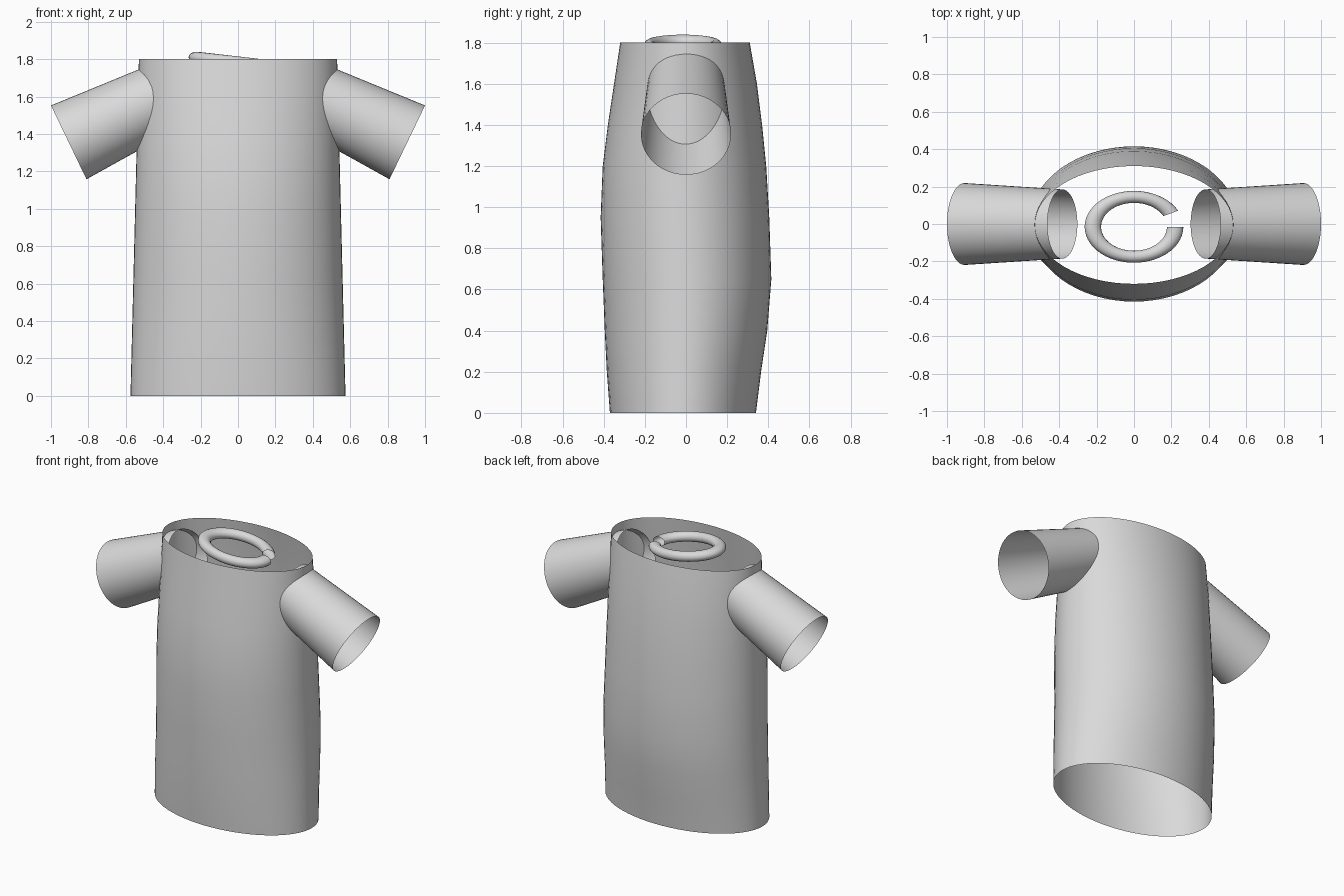
import bpy, bmesh, math
from mathutils import Vector

cube = bpy.data.objects.get("Cube")
if cube:
    bpy.data.objects.remove(cube, do_unlink=True)

COLOUR = (0.7, 0.7, 0.7, 1)
grey = bpy.data.materials.new("plain grey cloth")
grey.use_nodes = True
grey.diffuse_color = COLOUR
grey.node_tree.nodes["Principled BSDF"].inputs["Base Color"].default_value = COLOUR


def ellipse(centre, u, v, sides):
    """Ring of points around centre, spanned by half axes u and v."""
    c, u, v = Vector(centre), Vector(u), Vector(v)
    steps = [math.tau * i / sides for i in range(sides)]
    return [c + u * math.cos(a) + v * math.sin(a) for a in steps]


def loft(name, rings):
    """Open-ended smooth skin through a list of rings."""
    bm = bmesh.new()
    loops = [[bm.verts.new(p) for p in ring] for ring in rings]
    for low, high in zip(loops, loops[1:]):
        n = len(low)
        for i in range(n):
            j = (i + 1) % n
            bm.faces.new((low[i], low[j], high[j], high[i]))
    mesh = bpy.data.meshes.new(name)
    bm.to_mesh(mesh)
    bm.free()
    mesh.materials.append(grey)
    mesh.shade_smooth()
    obj = bpy.data.objects.new(name, mesh)
    bpy.context.collection.objects.link(obj)
    return obj


# Shirt body: height, front depth, back depth
profile = [(0, -.37, .34), (.2, -.385, .365), (.4, -.395, .395),
           (.65, -.405, .415), (.95, -.415, .405), (1.2, -.405, .39),
           (1.4, -.38, .37), (1.6, -.35, .345), (1.8, -.32, .31)]
rings = []
for z, front, back in profile:
    width = .575 - .045 * z / 1.8
    rings.append(ellipse((0, (front + back) / 2, z), (width, 0, 0),
                         (0, (back - front) / 2, 0), 64))
loft("shirt_body", rings)

# Sleeves: open tapered tubes that run through the body wall
tilt = math.radians(25.7)
for name, side in (("left_sleeve", 1), ("right_sleeve", -1)):
    rings = []
    for x, z, radius in ((.383, 1.606, .185), (.905, 1.355, .219)):
        up = (side * radius * math.sin(tilt), 0, radius * math.cos(tilt))
        rings.append(ellipse((side * x, 0, z), (0, side * radius, 0), up, 48))
    loft(name, rings)

# Collar: tilted oval tube with a gap on the left
START, END, STEPS = math.radians(27), math.tau, 48
rings = []
for i in range(STEPS + 1):
    a = START + (END - START) * i / STEPS
    x, y = .22 * math.cos(a), .16 * math.sin(a)
    slope = -.115
    rings.append(ellipse((x, y - .015, 1.781 + slope * x),
                         (x * .2, y * .2, slope * x * .2),
                         (.004, 0, .033), 16))
loft("collar", rings)
